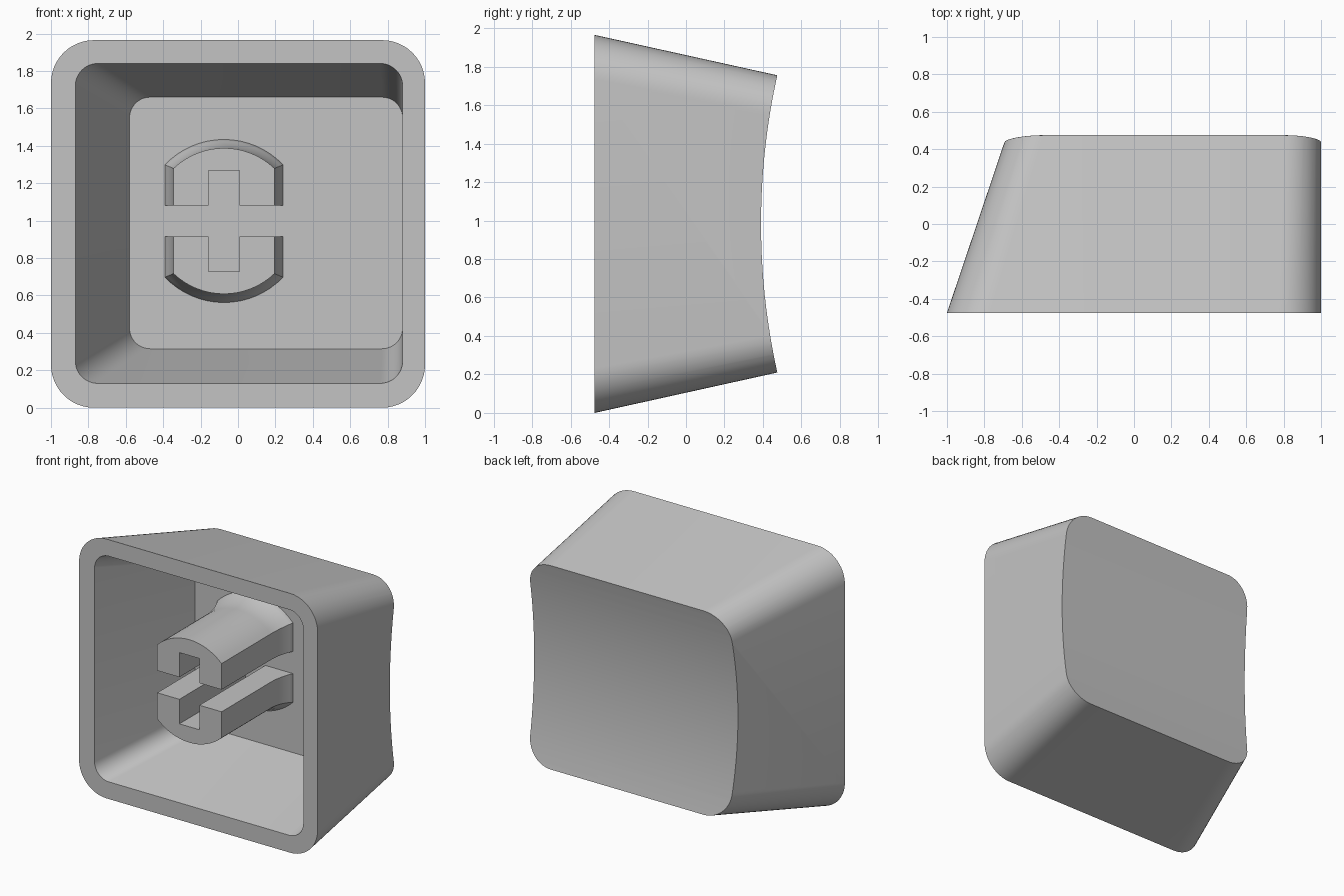
import bpy, bmesh, math

cube = bpy.data.objects.get("Cube")
if cube:
    bpy.data.objects.remove(cube, do_unlink=True)

FRONT, FLOOR = -0.475, 0.315      # open rim and inside ceiling of the cap
MID_X, MID_Z = -0.075, 0.998      # axis of the stem

grey = bpy.data.materials.new("light grey plastic")
grey.use_nodes = True
colour = (0.55, 0.55, 0.55, 1)
grey.diffuse_color = colour
grey.node_tree.nodes["Principled BSDF"].inputs["Base Color"].default_value = colour


def loft(name, rings):
    """Closed solid through matching rings of points."""
    bm = bmesh.new()
    loops = [[bm.verts.new(p) for p in ring] for ring in rings]
    n = len(loops[0])
    for a, b in zip(loops, loops[1:]):
        for i in range(n):
            j = (i + 1) % n
            bm.faces.new((a[i], a[j], b[j], b[i]))
    bm.faces.new(loops[0])
    bm.faces.new(loops[-1])
    bmesh.ops.recalc_face_normals(bm, faces=bm.faces)
    mesh = bpy.data.meshes.new(name)
    bm.to_mesh(mesh)
    bm.free()
    mesh.materials.append(grey)
    obj = bpy.data.objects.new(name, mesh)
    bpy.context.collection.objects.link(obj)
    return obj


def rounded_ring(y, x0, x1, z0, z1, r, steps=12):
    """Rounded rectangle facing along y."""
    corners = [(x1 - r, z1 - r), (x0 + r, z1 - r), (x0 + r, z0 + r), (x1 - r, z0 + r)]
    ring = []
    for k, (cx, cz) in enumerate(corners):
        for s in range(steps + 1):
            a = math.pi / 2 * (k + s / steps)
            ring.append((cx + r * math.cos(a), y, cz + r * math.sin(a)))
    return ring


def tapered_block(name, front, back, t0, t1):
    """Straight loft between two rounded rectangles, run on from t0 to t1."""
    rings = []
    for t in (t0, t1):
        rings.append(rounded_ring(*[a + (b - a) * t for a, b in zip(front, back)]))
    return loft(name, rings)


def activate(obj):
    bpy.ops.object.select_all(action='DESELECT')
    obj.select_set(True)
    bpy.context.view_layer.objects.active = obj


def carve(target, cutter):
    mod = target.modifiers.new("carve", 'BOOLEAN')
    mod.operation = 'DIFFERENCE'
    mod.solver = 'EXACT'
    mod.object = cutter
    activate(target)
    bpy.ops.object.modifier_apply(modifier=mod.name)
    bpy.data.objects.remove(cutter, do_unlink=True)


# Tapered outer body, straight on the right-hand wall
shell = tapered_block("cap_shell",
                      (FRONT, -1, 1, 0, 1.965, 0.23),
                      (0.475, -0.68, 1, 0.21, 1.755, 0.2), 0, 1.15)

# Shallow cylindrical dish across the back
RADIUS = 3.57
bpy.ops.mesh.primitive_cylinder_add(vertices=360, radius=RADIUS, depth=4,
                                    location=(0, 0.39 + RADIUS, 0.983),
                                    rotation=(0, math.pi / 2, 0))
dish = bpy.context.object
dish.name = "dish_cutter"
carve(shell, dish)

# Hollow inside
hollow = tapered_block("hollow_cutter",
                       (FRONT, -0.87, 0.88, 0.13, 1.84, 0.12),
                       (FLOOR, -0.58, 0.88, 0.315, 1.66, 0.11), -0.05, 1)
carve(shell, hollow)


def stem_ring(y, grow, side):
    """Half of the stem section, with its share of the cross-shaped slot."""
    slot, arm, half, r = 0.084, 0.27, 0.27 + grow, 0.39 + grow
    end = math.acos(half / r)
    pts = [(half, slot)]
    for s in range(17):
        a = end + (math.pi - 2 * end) * s / 16
        pts.append((r * math.cos(a), r * math.sin(a)))
    pts += [(-half, slot), (-slot, slot), (-slot, arm), (slot, arm), (slot, slot)]
    return [(MID_X + x, y, MID_Z + side * z) for x, z in pts]


# Two stem halves running flush to the rim, flared where they meet the cap
parts = [shell]
FLARE = 0.2
for name, side in (("upper_stem", 1), ("lower_stem", -1)):
    rings = [stem_ring(FRONT, 0, side)]
    for s in range(9):
        t = s / 8
        rings.append(stem_ring(FLOOR - FLARE * (1 - t), 0.046 * t * t, side))
    rings.append(stem_ring(FLOOR + 0.02, 0.046, side))
    parts.append(loft(name, rings))

for obj in parts:
    activate(obj)
    bpy.ops.object.shade_smooth_by_angle(angle=math.radians(30))
